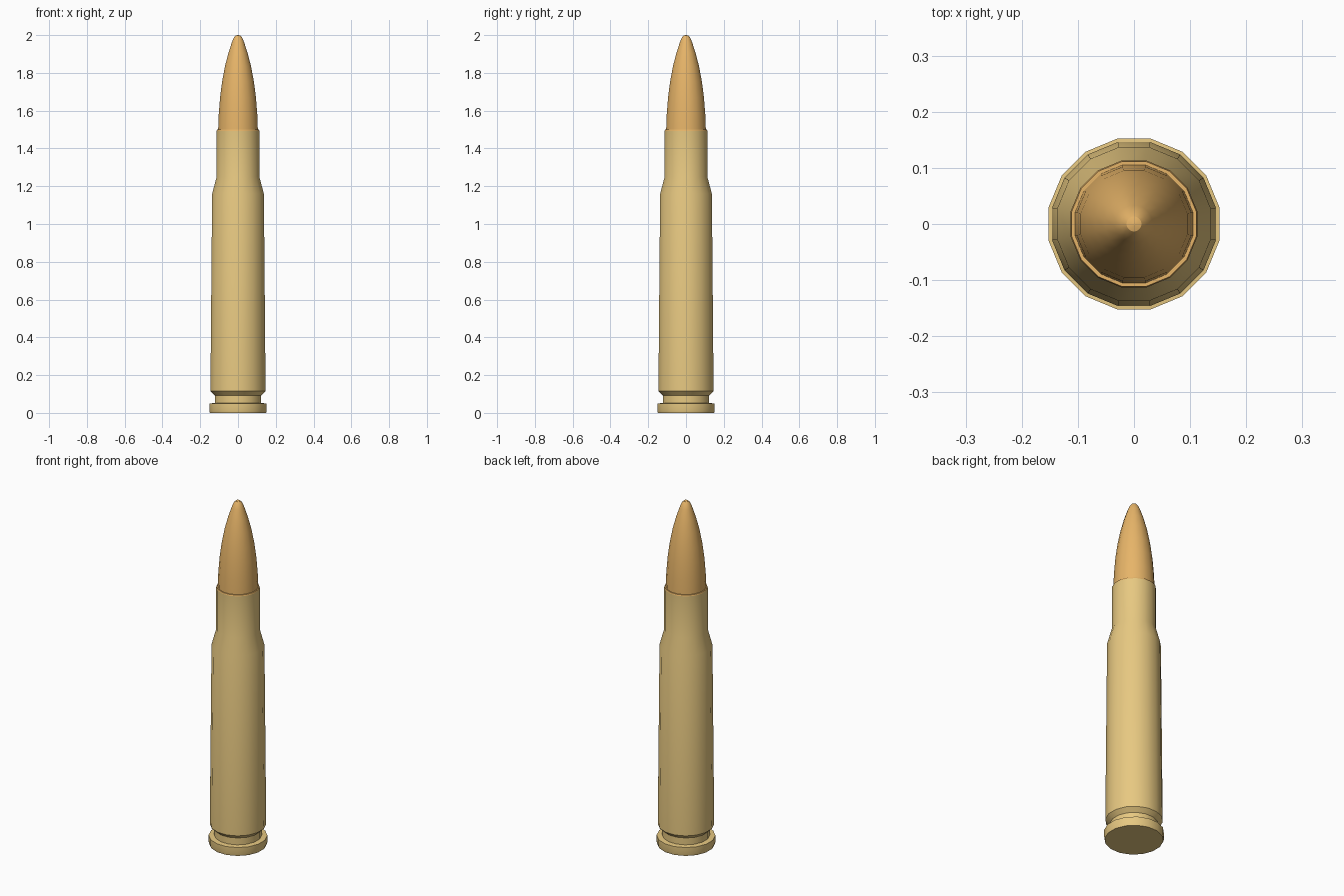
import bpy, bmesh, math

if "Cube" in bpy.data.objects:
    bpy.data.objects.remove(bpy.data.objects["Cube"])

SIDES = 16


def material(name, color):
    m = bpy.data.materials.new(name)
    m.diffuse_color = color
    m.use_nodes = True
    m.node_tree.nodes["Principled BSDF"].inputs["Base Color"].default_value = m.diffuse_color
    return m


def lathe(name, profile, mat):
    """Revolve (half width, z) points around z; half width is across the flats."""
    bm = bmesh.new()
    rings = []
    for w, z in profile:
        r = w / math.cos(math.pi / SIDES)
        angles = [(i + 0.5) * 2 * math.pi / SIDES for i in range(SIDES)]
        rings.append([bm.verts.new((r * math.cos(a), r * math.sin(a), z)) for a in angles])
    for lower, upper in zip(rings, rings[1:]):
        for i in range(SIDES):
            j = (i + 1) % SIDES
            bm.faces.new((lower[i], lower[j], upper[j], upper[i]))
    bm.faces.new(rings[0][::-1])
    bm.faces.new(rings[-1])
    mesh = bpy.data.meshes.new(name)
    bm.to_mesh(mesh)
    bm.free()
    mesh.materials.append(mat)
    obj = bpy.data.objects.new(name, mesh)
    bpy.context.collection.objects.link(obj)
    bpy.ops.object.select_all(action='DESELECT')
    obj.select_set(True)
    bpy.context.view_layer.objects.active = obj
    bpy.ops.object.shade_smooth_by_angle(angle=math.radians(30))
    return obj


brass = material("brass", (0.80, 0.58, 0.22, 1))
copper = material("copper", (0.80, 0.46, 0.14, 1))

# Case: rim, extractor groove, tapered body, shoulder and neck
lathe("case", [(0.149, 0), (0.152, 0.012), (0.152, 0.05), (0.123, 0.052),
               (0.123, 0.092), (0.146, 0.115), (0.137, 1.16),
               (0.113, 1.25), (0.113, 1.493)], brass)

# Tip: mouth lip, then the curved ogive up to a rounded point
lathe("tip", [(0.113, 1.493), (0.111, 1.5), (0.105, 1.5), (0.102, 1.58),
              (0.095, 1.67), (0.084, 1.755), (0.069, 1.835), (0.051, 1.905),
              (0.033, 1.96), (0.023, 1.985), (0.013, 1.997), (0.003, 2.0)], copper)
